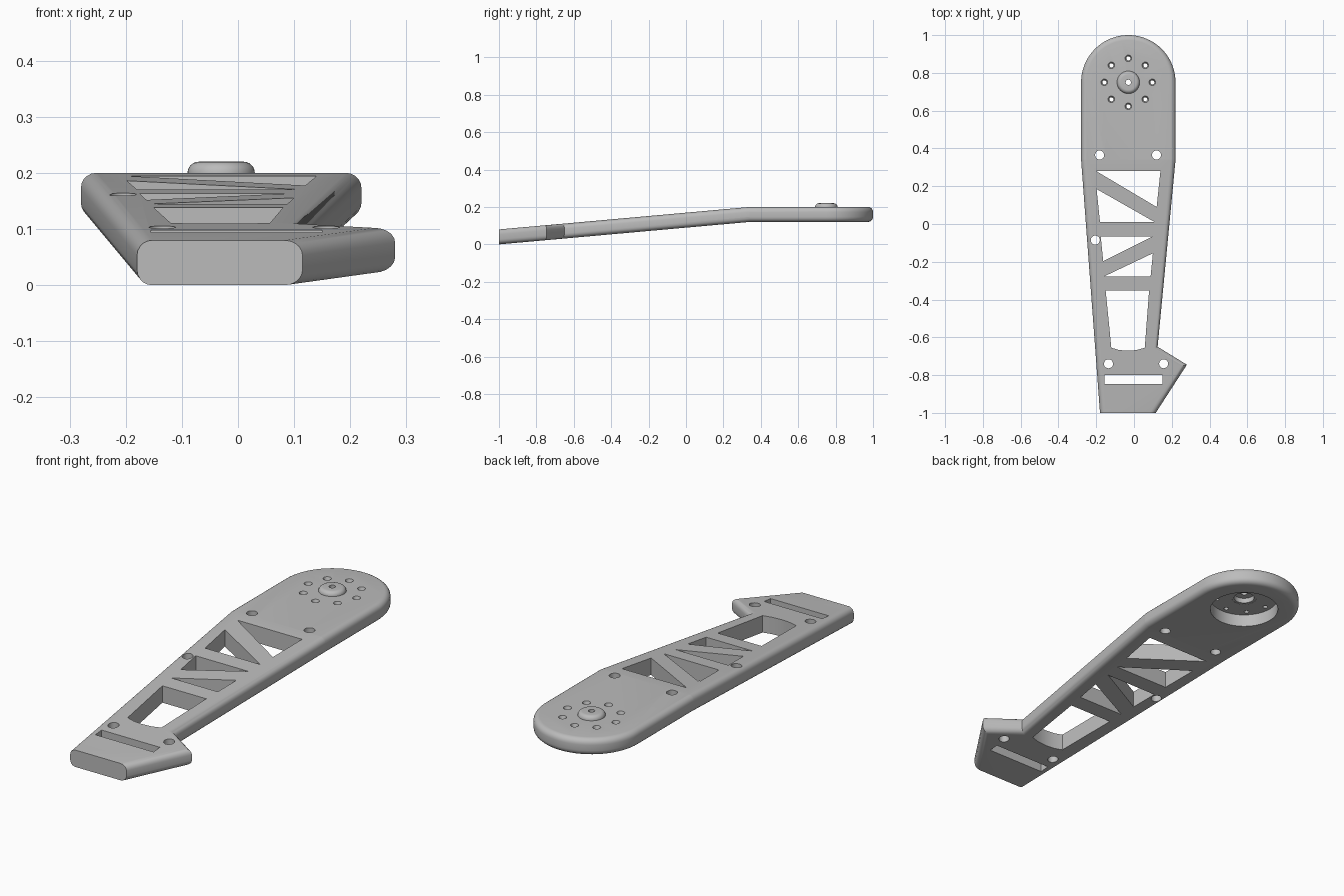
import bpy, bmesh, math
from mathutils import Vector

cube = bpy.data.objects.get("Cube")
if cube:
    bpy.data.objects.remove(cube, do_unlink=True)

HUB = Vector((-0.03, 0.75))      # centre of the rounded end
BOTTOM, TOP, KINK = 0.12, 0.2, 0.34
SLOPE = BOTTOM / (1 + KINK)

grey = bpy.data.materials.new("Plain grey")
grey.use_nodes = True
grey.diffuse_color = (0.5, 0.5, 0.5, 1)
grey.node_tree.nodes["Principled BSDF"].inputs["Base Color"].default_value = (0.5, 0.5, 0.5, 1)


def add_object(name, bm):
    bmesh.ops.recalc_face_normals(bm, faces=bm.faces)
    mesh = bpy.data.meshes.new(name)
    bm.to_mesh(mesh)
    bm.free()
    mesh.materials.append(grey)
    obj = bpy.data.objects.new(name, mesh)
    bpy.context.collection.objects.link(obj)
    return obj


def prism(outline, low, high):
    bm = bmesh.new()
    face = bm.faces.new([bm.verts.new((x, y, low)) for x, y in outline])
    result = bmesh.ops.extrude_face_region(bm, geom=[face])
    verts = [v for v in result["geom"] if isinstance(v, bmesh.types.BMVert)]
    bmesh.ops.translate(bm, verts=verts, vec=(0, 0, high - low))
    return bm


def circle(centre, radius, steps):
    return [(centre[0] + radius * math.cos(math.tau * i / steps),
             centre[1] + radius * math.sin(math.tau * i / steps)) for i in range(steps)]


def lathe(profile, steps):
    bm = bmesh.new()
    rings = []
    for i in range(steps):
        a = math.tau * i / steps
        rings.append([bm.verts.new((HUB.x + r * math.cos(a), HUB.y + r * math.sin(a), z))
                      for r, z in profile])
    n = len(profile)
    for i in range(steps):
        a, b = rings[i], rings[(i + 1) % steps]
        for j in range(n):
            k = (j + 1) % n
            bm.faces.new((a[j], b[j], b[k], a[k]))
    return bm


def smooth(obj):
    bpy.ops.object.select_all(action="DESELECT")
    obj.select_set(True)
    bpy.context.view_layer.objects.active = obj
    bpy.ops.object.shade_smooth_by_angle(angle=math.radians(30))


# Plate outline: round end, tapering arm, hooked foot
arc = [(HUB.x + 0.25 * math.cos(math.pi * i / 40), HUB.y + 0.25 * math.sin(math.pi * i / 40))
       for i in range(41)]
outline = arc + [(-0.28, KINK), (-0.18, -1), (0.115, -1), (0.28, -0.745), (0.125, -0.65), (0.22, KINK)]
bm = prism(outline, BOTTOM, TOP)

# Round the long rims, leaving the cut front end square
rims = [e for e in bm.edges
        if abs(e.verts[0].co.z - e.verts[1].co.z) < 0.01
        and max(v.co.y for v in e.verts) > -0.99]
bmesh.ops.bevel(bm, geom=rims, offset=0.027, segments=5, profile=0.5, affect="EDGES")
plate = add_object("arm_plate", bm)

# Lattice windows and foot slot
windows = [
    [(-0.2, 0.28), (0.14, 0.28), (0.12, 0.09)],
    [(-0.198, 0.185), (0.11, 0.01), (-0.18, 0.01)],
    [(-0.176, -0.065), (0.1, -0.065), (-0.163, -0.197)],
    [(0.1, -0.155), (0.088, -0.277), (-0.157, -0.277)],
    [(-0.15, -0.352), (0.08, -0.352), (0.057, -0.655), (0.015, -0.667),
     (-0.032, -0.671), (-0.08, -0.667), (-0.12, -0.655)],
    [(-0.155, -0.8), (0.15, -0.8), (0.15, -0.847), (-0.155, -0.847)],
]
# Bolt holes and the hub opening
for centre in [(-0.182, 0.365), (0.119, 0.365), (-0.205, -0.085), (-0.135, -0.74), (0.157, -0.74)]:
    windows.append(circle(centre, 0.024, 20))
windows.append(circle(HUB, 0.057, 40))
cutters = [add_object("window_cutter", prism(w, 0, 0.4)) for w in windows]

# Round recess on the underside
cutters.append(add_object("recess_cutter", prism(circle(HUB, 0.155, 48), 0, 0.18)))

# Ring of countersunk screw holes
for x, y in circle(HUB, 0.127, 8):
    bm = bmesh.new()
    bmesh.ops.create_cone(bm, cap_ends=True, segments=16, radius1=0.008, radius2=0.022, depth=0.04)
    bmesh.ops.translate(bm, verts=bm.verts, vec=(x, y, 0.192))
    cutters.append(add_object("screw_cutter", bm))

for cutter in cutters:
    cutter.hide_render = True
    mod = plate.modifiers.new("cut", "BOOLEAN")
    mod.operation = "DIFFERENCE"
    mod.solver = "EXACT"
    mod.object = cutter

graph = bpy.context.evaluated_depsgraph_get()
bm = bmesh.new()
bm.from_mesh(plate.evaluated_get(graph).to_mesh())
plate.modifiers.clear()
for cutter in cutters:
    bpy.data.objects.remove(cutter, do_unlink=True)

# Slope the arm down from the kink line
bmesh.ops.bisect_plane(bm, geom=bm.verts[:] + bm.edges[:] + bm.faces[:],
                       plane_co=(0, KINK, 0), plane_no=(0, 1, 0))
for v in bm.verts:
    v.co.z -= SLOPE * max(0, KINK - v.co.y)
for f in bm.faces:
    f.material_index = 0
bm.to_mesh(plate.data)
bm.free()
smooth(plate)

# Domed hub cap, hollow underneath, with a centre hole
dome = [(0.04 + 0.02 * math.sin(a), 0.2 + 0.02 * math.cos(a))
        for a in (math.pi / 2 * i / 6 for i in range(7))]
profile = [(0.014, 0.205), (0.014, 0.22)] + dome + [(0.06, 0.181), (0.046, 0.181), (0.046, 0.205)]
smooth(add_object("hub_cap", lathe(profile, 40)))
